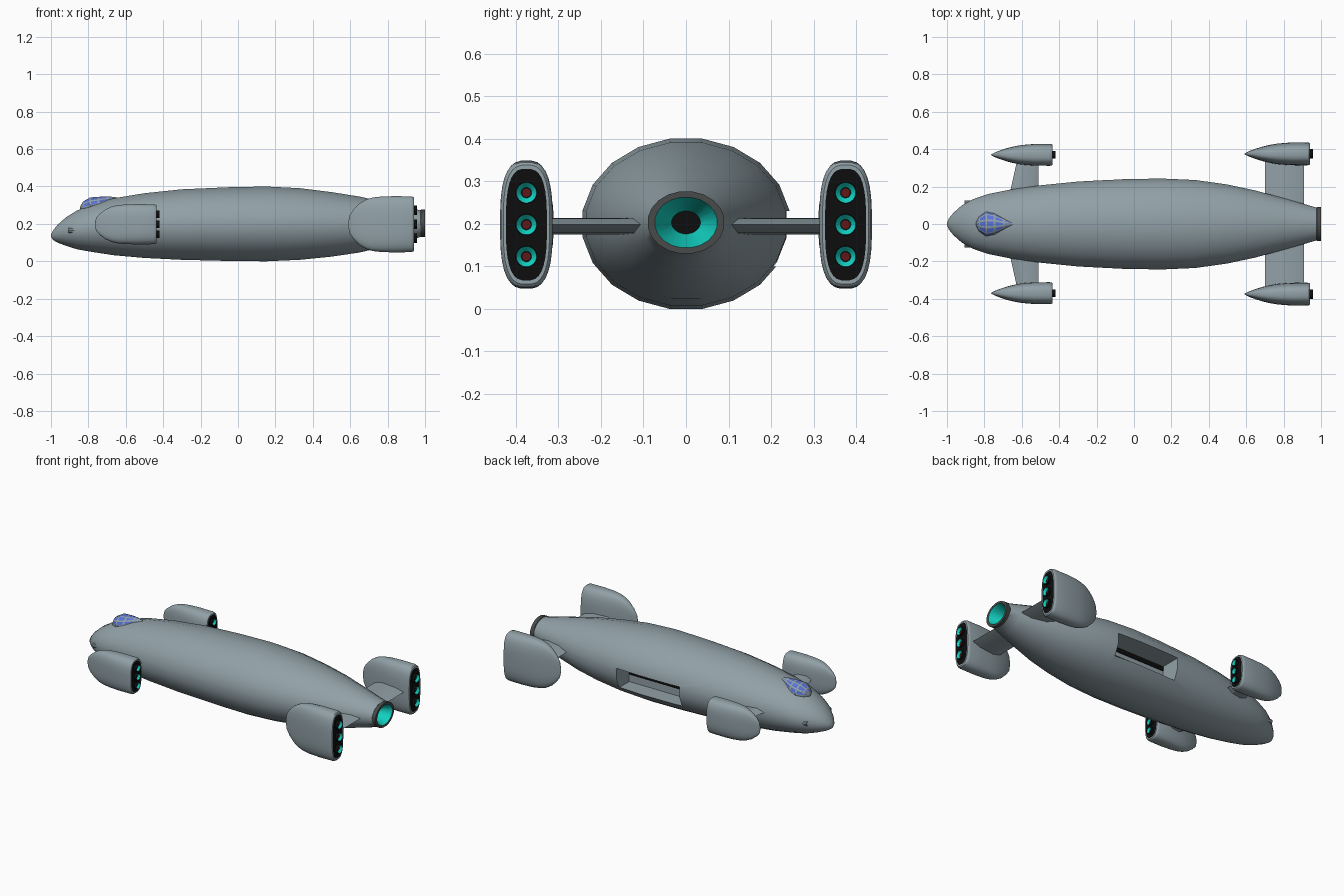
import bpy, bmesh, math

if "Cube" in bpy.data.objects:
    bpy.data.objects.remove(bpy.data.objects["Cube"])

# ---------- flat colours ----------
def material(name, rgb):
    m = bpy.data.materials.new(name)
    m.diffuse_color = (*rgb, 1)
    m.use_nodes = True
    m.node_tree.nodes["Principled BSDF"].inputs["Base Color"].default_value = m.diffuse_color
    return m

GREY = material("hull grey", (0.285, 0.355, 0.385))
DARK = material("dark grey metal", (0.065, 0.07, 0.07))
BLACK = material("black", (0.004, 0.004, 0.004))
TEAL = material("teal glow", (0.006, 0.64, 0.54))
RED = material("dark red", (0.12, 0.008, 0.01))
BLUE = material("blue glass", (0.1, 0.17, 0.7))


# ---------- helpers ----------
def finish(name, bm, mats, angle=35):
    bmesh.ops.recalc_face_normals(bm, faces=bm.faces)
    me = bpy.data.meshes.new(name)
    bm.to_mesh(me)
    bm.free()
    for m in mats:
        me.materials.append(m)
    ob = bpy.data.objects.new(name, me)
    bpy.context.collection.objects.link(ob)
    smooth(ob, angle)
    return ob


def smooth(ob, angle=35):
    bpy.ops.object.select_all(action='DESELECT')
    ob.select_set(True)
    bpy.context.view_layer.objects.active = ob
    bpy.ops.object.shade_smooth_by_angle(angle=math.radians(angle))


def loft_bm(sections, n, power=2.0, y=0.0, bands=None, cap=0):
    """Skin cross-sections (x, centre z, half width, half height) along x."""
    bm = bmesh.new()
    bow = lambda v: math.copysign(abs(v) ** (2 / power), v)
    rings = []
    for x, z, hy, hz in sections:
        ring = []
        for i in range(n):
            a = 2 * math.pi * (i + 0.5) / n
            ring.append(bm.verts.new((x, y + hy * bow(math.sin(a)), z + hz * bow(math.cos(a)))))
        rings.append(ring)
    for k in range(len(rings) - 1):
        for i in range(n):
            j = (i + 1) % n
            f = bm.faces.new((rings[k][i], rings[k][j], rings[k + 1][j], rings[k + 1][i]))
            f.material_index = (bands or {}).get(k, 0)
    bm.faces.new(rings[0])
    bm.faces.new(rings[-1]).material_index = cap
    return bm


def box(name, lo, hi, mat):
    bm = bmesh.new()
    bmesh.ops.create_cube(bm, size=1)
    for v in bm.verts:
        v.co = [(a + b) / 2 + c * (b - a) for a, b, c in zip(lo, hi, v.co)]
    return finish(name, bm, [mat])


# ---------- hull with hollow main engine at the tail ----------
outline = [  # x, top, bottom, half width
    (-1.0, .142, .132, .005), (-.99, .163, .115, .03), (-.965, .195, .10, .06),
    (-.92, .235, .083, .10), (-.86, .272, .064, .133), (-.78, .305, .05, .16),
    (-.66, .338, .032, .184), (-.5, .364, .018, .207), (-.3, .385, .008, .227),
    (-.05, .396, .002, .24), (.15, .40, 0, .243), (.33, .391, .008, .235),
    (.5, .37, .025, .211), (.65, .346, .047, .179), (.8, .313, .082, .138),
    (.92, .285, .114, .104), (.975, .273, .13, .088)]
K = 1 / math.cos(math.radians(9))
sections = [(x, (t + b) / 2, w * K, (t - b) / 2 * K) for x, t, b, w in outline]
e = len(sections) - 1
sections += [(.978, .203, .091, .074), (1.0, .203, .091, .074), (1.0, .203, .074, .06),
             (.91, .203, .034, .027)]
hull = finish("hull", loft_bm(sections, 20, bands={e: 1, e + 1: 1, e + 2: 1, e + 3: 2}, cap=3),
              [GREY, DARK, TEAL, BLACK])

# ---------- side bay cut into the hull ----------
cutter = box("bay_cutter", (-.12, .11, .10), (.31, .4, .23), GREY)
cutter.hide_render = True
mod = hull.modifiers.new("bay", 'BOOLEAN')
mod.object = cutter
mod.operation = 'DIFFERENCE'
mod.solver = 'EXACT'
bpy.context.view_layer.objects.active = hull
bpy.ops.object.modifier_apply(modifier="bay")
bpy.data.objects.remove(cutter)
smooth(hull)
for k, z in enumerate((.145, .2)):
    box(f"bay_slot_{k + 1}", (-.12, .108, z), (.31, .114, z + .027), BLACK)

# ---------- cockpit canopy: framed glass panels ----------
bm = loft_bm([(-.845, .283, .008, .008), (-.828, .288, .04, .034), (-.79, .295, .066, .049),
              (-.745, .306, .056, .041), (-.695, .325, .029, .024), (-.65, .336, .005, .006)], 10)
bmesh.ops.recalc_face_normals(bm, faces=bm.faces)
panes = [f for f in bm.faces if len(f.verts) == 4 and f.normal.z > 0.05]
bmesh.ops.inset_individual(bm, faces=panes, thickness=.005, use_even_offset=True)
for f in panes:
    f.material_index = 1
finish("cockpit_canopy", bm, [GREY, BLUE], 40)


# ---------- engine pods, nozzles and wings ----------
POD = [(0, .02, .1), (.02, .09, .32), (.08, .25, .53), (.17, .44, .74), (.27, .62, .88),
       (.37, .76, .95), (.5, .89, .985), (.7, .98, 1), (.95, 1, .99), (.985, .96, .97),
       (1, .88, .93), (1, .78, .87)]


def nozzle(name, x, y, z, r, depth):
    prof = [(0, 1), (depth, 1), (depth, .92), (.005, .48), (.005, .38)]
    secs = [(x + d, z, r * k, r * k) for d, k in prof]
    finish(name, loft_bm(secs, 20, y=y, bands={2: 1}, cap=2), [BLACK, TEAL, RED])


def pod(name, x0, x1, y, hy, hz, step, r):
    secs = [(x0 + (x1 - x0) * t, .198, hy * w, hz * h) for t, w, h in POD]
    finish(name + "_pod", loft_bm(secs, 32, 2.9, y, cap=1), [GREY, BLACK])
    for k in (-1, 0, 1):
        nozzle(f"{name}_nozzle_{k + 2}", x1 - .002, y, .198 + k * step, r, .018)


def wing(name, root, tip):
    """Hexagonal aerofoil between root and tip, each (y, leading x, trailing x)."""
    bm = bmesh.new()
    ends = []
    for y, a, b in (root, tip):
        c = (b - a) * .28
        pts = [(a, .195), (a + c, .214), (b - c, .212), (b, .198), (b - c, .178), (a + c, .175)]
        ends.append([bm.verts.new((x, y, z)) for x, z in pts])
        bm.faces.new(ends[-1])
    for i in range(6):
        j = (i + 1) % 6
        bm.faces.new((ends[0][i], ends[0][j], ends[1][j], ends[1][i]))
    finish(name, bm, [GREY], 20)


for s, side in ((1, "left"), (-1, "right")):
    pod(f"rear_{side}", .59, .942, s * .375, .062, .151, .075, .026)
    pod(f"front_{side}", -.765, -.435, s * .37, .059, .108, .054, .02)
    wing(f"rear_{side}_wing", (s * .06, .70, .91), (s * .34, .70, .91))
    wing(f"front_{side}_wing", (s * .13, -.672, -.51), (s * .34, -.625, -.51))
    # small port on each side of the nose
    port = [(-.86, .165, .013, .013), (-.905, .165, .013, .013), (-.905, .165, .009, .009),
            (-.895, .165, .008, .008)]
    finish(f"nose_{side}_port", loft_bm(port, 10, y=s * .112, cap=1), [GREY, DARK])
